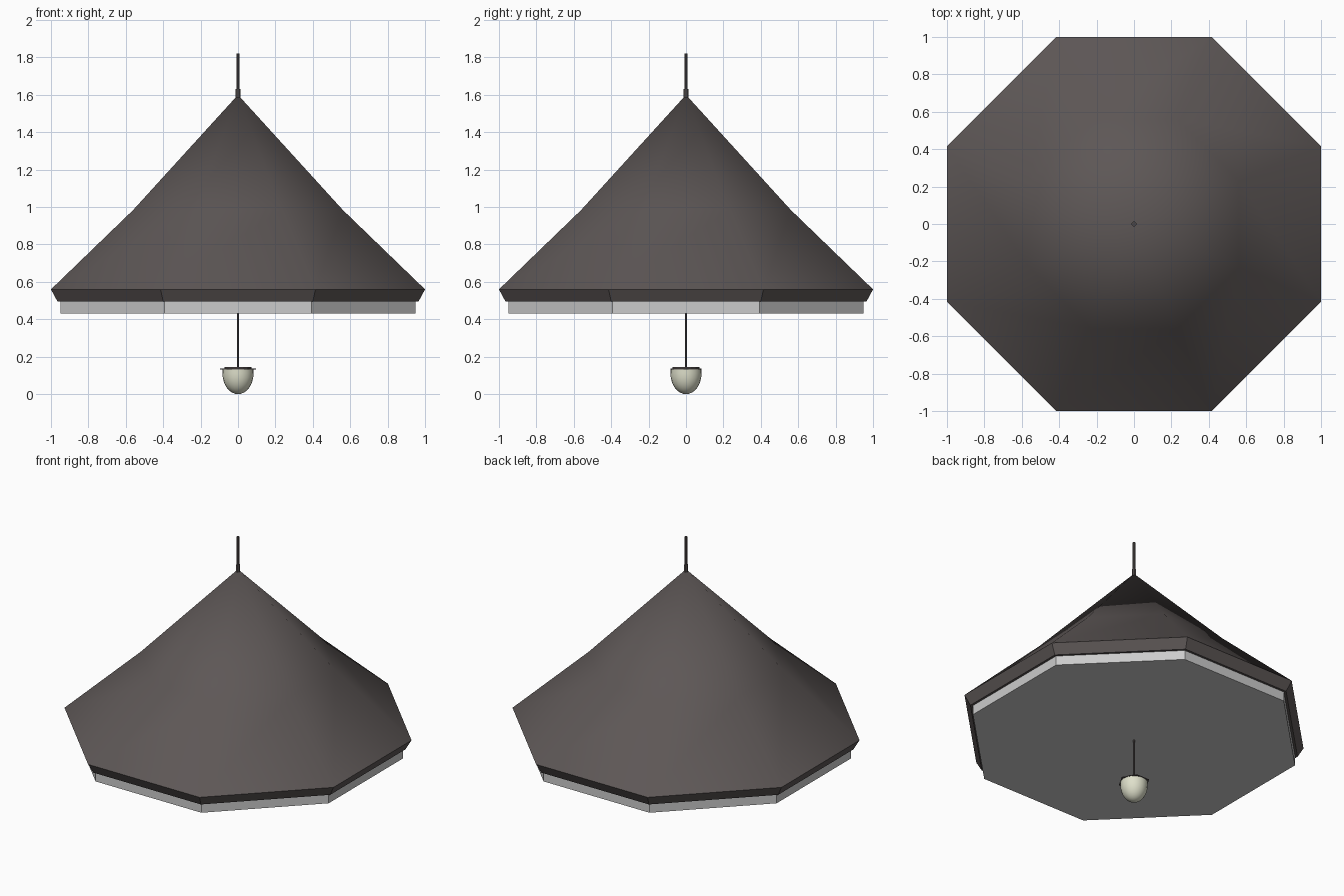
import bpy, bmesh, math

if "Cube" in bpy.data.objects:
    bpy.data.objects.remove(bpy.data.objects["Cube"])


def material(name, rgb):
    m = bpy.data.materials.new(name)
    m.diffuse_color = (*rgb, 1)
    m.use_nodes = True
    m.node_tree.nodes["Principled BSDF"].inputs["Base Color"].default_value = m.diffuse_color
    return m


def lathe(name, profile, sides, turn=0.0, mat=None, smooth=None):
    """Closed solid from (radius, z) rings listed bottom to top; radius 0 makes a point."""
    bm = bmesh.new()
    rings = []
    for r, z in profile:
        if r == 0:
            rings.append([bm.verts.new((0, 0, z))])
        else:
            rings.append([bm.verts.new((r * math.cos(turn + math.tau * i / sides),
                                        r * math.sin(turn + math.tau * i / sides), z))
                          for i in range(sides)])
    for a, b in zip(rings, rings[1:]):
        for i in range(sides):
            j = (i + 1) % sides
            if len(a) == 1:
                bm.faces.new((a[0], b[j], b[i]))
            elif len(b) == 1:
                bm.faces.new((a[i], a[j], b[0]))
            else:
                bm.faces.new((a[i], a[j], b[j], b[i]))
    for ring in (rings[0], rings[-1]):
        if len(ring) > 1:
            bm.faces.new(ring)
    bmesh.ops.recalc_face_normals(bm, faces=bm.faces)
    mesh = bpy.data.meshes.new(name)
    bm.to_mesh(mesh)
    bm.free()
    ob = bpy.data.objects.new(name, mesh)
    bpy.context.collection.objects.link(ob)
    if mat:
        mesh.materials.append(mat)
    if smooth:
        bpy.ops.object.select_all(action='DESELECT')
        ob.select_set(True)
        bpy.context.view_layer.objects.active = ob
        bpy.ops.object.shade_smooth_by_angle(angle=math.radians(smooth))
    return ob


def octagon(name, profile, **kw):
    """Eight-sided lathe whose radii are measured to the flat sides."""
    k = 1 / math.cos(math.pi / 8)
    return lathe(name, [(r * k, z) for r, z in profile], 8, math.pi / 8, **kw)


dark = material("dark_brown", (0.11, 0.095, 0.093))
pale = material("pale_olive", (0.74, 0.75, 0.6))

# Two-slope octagonal roof with an inward-sloping fascia
octagon("roof", [(0.965, 0.495), (1.0, 0.56), (0.56, 0.985), (0.0, 1.6)],
        mat=dark, smooth=36)

# Grey ceiling slab under the roof
octagon("ceiling_band", [(0.95, 0.432), (0.95, 0.497)])

# Finial: collar and rod
lathe("finial", [(0.014, 1.58), (0.014, 1.63), (0.008, 1.63), (0.008, 1.82)],
      8, math.pi / 8, mat=dark)

# Hanging cord, hexagonal plate, cap and lamp bowl
lathe("cord", [(0.005, 0.14), (0.005, 0.44)], 8, mat=dark)
lathe("lamp_plate", [(0.097, 0.131), (0.097, 0.136)], 6, mat=dark)
lathe("lamp_cap", [(0.072, 0.134), (0.072, 0.146)], 16, mat=dark)

steps = 8
bowl = [(0.0, 0.0)]
for i in range(1, steps + 1):
    t = math.pi / 2 * i / steps
    bowl.append((0.083 * math.sin(t), 0.11 * (1 - math.cos(t))))
bowl.append((0.083, 0.132))
lathe("lamp_bowl", bowl, 20, mat=pale, smooth=40)
